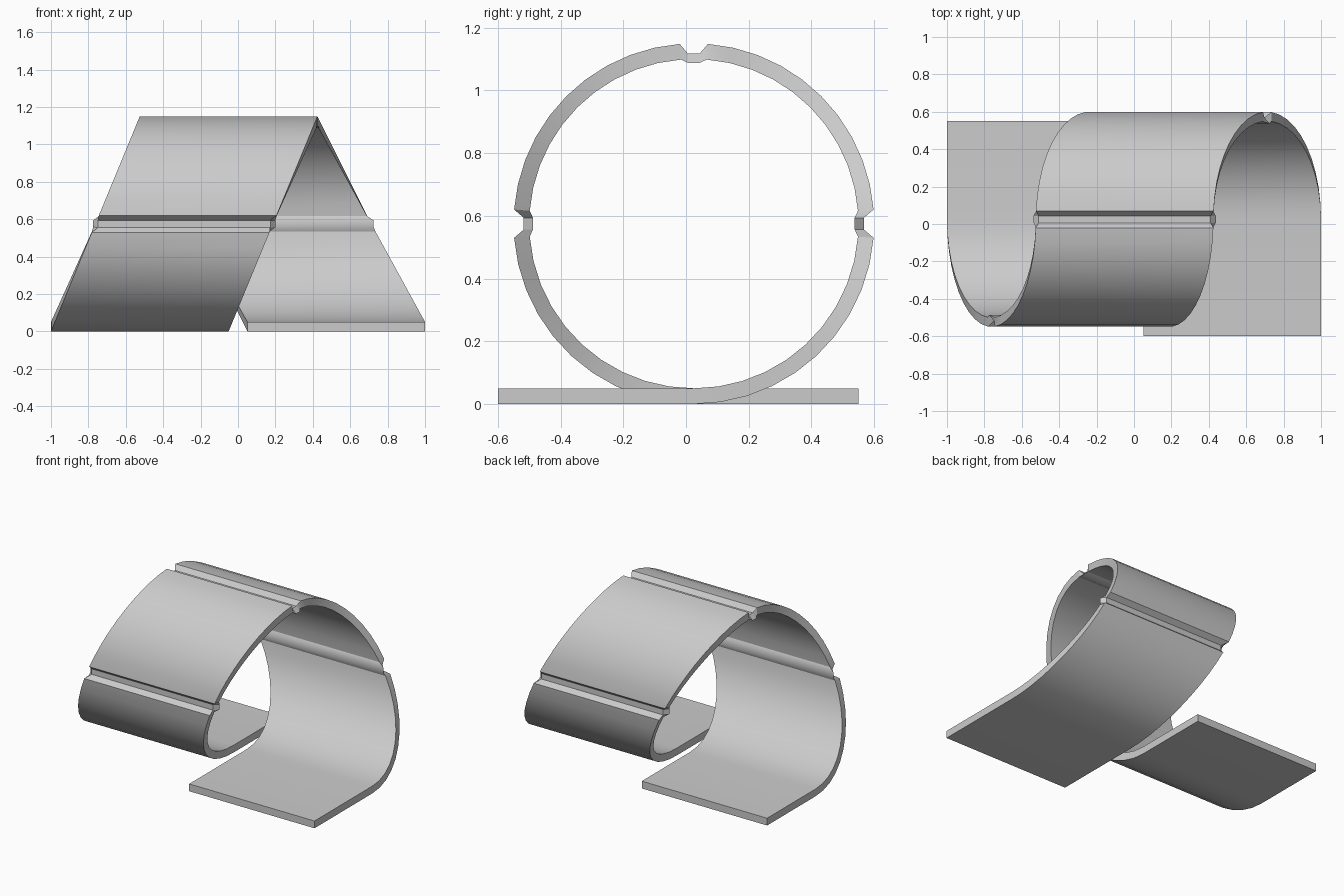
import bpy
import bmesh
from math import sin, cos, radians

cube = bpy.data.objects.get("Cube")
if cube:
    bpy.data.objects.remove(cube, do_unlink=True)

# Band dimensions
CENTRE_Y, CENTRE_Z = 0.025, 0.575
OUTER, INNER = 0.575, 0.525
HALF_WIDTH = 0.475
GAP, FLOOR = 4.5, 2.0          # half angles of a groove and of its floor
STEPS = 10                     # facets per curved panel

grey = bpy.data.materials.new("light_grey")
grey.use_nodes = True
colour = (0.6, 0.6, 0.6, 1)
grey.diffuse_color = colour
grey.node_tree.nodes["Principled BSDF"].inputs["Base Color"].default_value = colour


def drift(angle):
    """Sideways position of the band centre, linear in height on each half."""
    c = cos(radians(angle))
    if angle <= 180:
        return -0.525 + 0.475 * (1 - c) / 2
    return -0.05 + 0.575 * (1 + c) / 2


def section(angle, outer, inner, half_out, half_in, x):
    """Four corners of the band at one angle, counted from the bottom."""
    s, c = sin(radians(angle)), cos(radians(angle))
    return [(x + side * half, CENTRE_Y - r * s, CENTRE_Z - r * c)
            for r, half, side in ((outer, half_out, -1), (outer, half_out, 1),
                                  (inner, half_in, 1), (inner, half_in, -1))]


def flat_end(x, y):
    """Square end of a flat foot."""
    low, high = CENTRE_Z - OUTER, CENTRE_Z - INNER
    return [(x - HALF_WIDTH, y, low), (x + HALF_WIDTH, y, low),
            (x + HALF_WIDTH, y, high), (x - HALF_WIDTH, y, high)]


# Sweep: flat foot, four curved panels joined by thin grooves, flat foot
sections = [flat_end(drift(0), 0.55)]
for quarter in range(4):
    start = quarter * 90 + (GAP if quarter else 0)
    end = (quarter + 1) * 90 - (GAP if quarter < 3 else 0)
    for i in range(STEPS + 1):
        a = start + (end - start) * i / STEPS
        sections.append(section(a, OUTER, INNER, HALF_WIDTH, HALF_WIDTH, drift(a)))
    if quarter < 3:
        joint = (quarter + 1) * 90
        for a in (joint - FLOOR, joint + FLOOR):
            sections.append(section(a, 0.543, 0.513, 0.46, 0.4875, drift(joint)))
sections.append(flat_end(drift(360), -0.6))

bm = bmesh.new()
rings = [[bm.verts.new(p) for p in s] for s in sections]
for a, b in zip(rings, rings[1:]):
    for i in range(4):
        j = (i + 1) % 4
        bm.faces.new((a[i], a[j], b[j], b[i]))
bm.faces.new(rings[0])
bm.faces.new(rings[-1])
bmesh.ops.recalc_face_normals(bm, faces=bm.faces)

mesh = bpy.data.meshes.new("spiral_band")
bm.to_mesh(mesh)
bm.free()
mesh.materials.append(grey)
band = bpy.data.objects.new("spiral_band", mesh)
bpy.context.collection.objects.link(band)

# Smooth the curve, keep the rims and grooves crisp
bpy.ops.object.select_all(action="DESELECT")
band.select_set(True)
bpy.context.view_layer.objects.active = band
bpy.ops.object.shade_smooth_by_angle(angle=radians(25))
